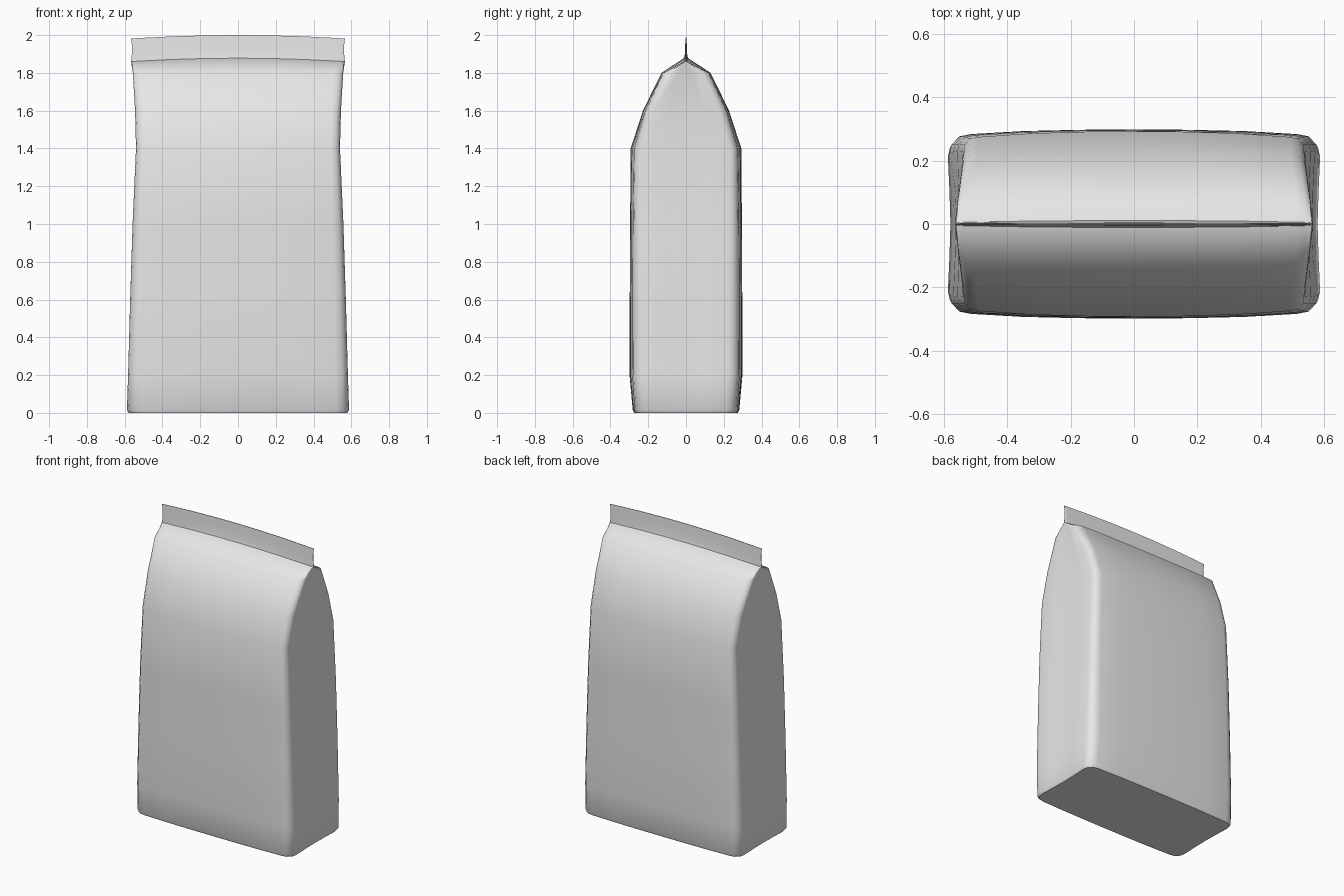
import bpy, bmesh

cube = bpy.data.objects.get("Cube")
if cube:
    bpy.data.objects.remove(cube)

paper = bpy.data.materials.new("plain grey paper")
paper.use_nodes = True
GREY = (0.8, 0.8, 0.8, 1)
paper.diffuse_color = GREY
paper.node_tree.nodes["Principled BSDF"].inputs["Base Color"].default_value = GREY


def ring(z, hx, hy, r, bow, sag, arch=0):
    """Closed rounded outline: corner size r, front bow, side sag, raised middle."""
    rx, ry = r, min(r, hy * 0.45)
    quarter = [(hx - sag, 0), (hx - sag * 0.6, (hy - bow - ry) * 0.5),
               (hx, hy - bow - ry), (hx - rx * 0.1, hy - bow - ry * 0.55),
               (hx - rx * 0.5, hy - bow - ry * 0.12), (hx - rx * 1.1, hy - bow),
               (hx * 0.6, hy - bow * 0.36), (hx * 0.3, hy - bow * 0.09), (0, hy)]
    half = quarter + [(-x, y) for x, y in quarter[-2::-1]]
    full = half + [(x, -y) for x, y in half[-2:0:-1]]
    return [(x, y, z + arch * (1 - (x / hx) ** 2)) for x, y in full]


def loft(name, rings):
    bm = bmesh.new()
    loops = [[bm.verts.new(p) for p in pts] for pts in rings]
    for low, high in zip(loops, loops[1:]):
        n = len(low)
        for i in range(n):
            j = (i + 1) % n
            bm.faces.new((low[i], low[j], high[j], high[i]))
    bm.faces.new(loops[0][::-1])
    bm.faces.new(loops[-1])
    bmesh.ops.recalc_face_normals(bm, faces=bm.faces)
    mesh = bpy.data.meshes.new(name)
    bm.to_mesh(mesh)
    bm.free()
    obj = bpy.data.objects.new(name, mesh)
    bpy.context.collection.objects.link(obj)
    mesh.materials.append(paper)
    bpy.ops.object.select_all(action="DESELECT")
    obj.select_set(True)
    bpy.context.view_layer.objects.active = obj
    bpy.ops.object.shade_smooth_by_angle(angle=0.7)
    return obj


# Bag body: straight gusseted walls closing to a ridge
loft("bag_body", [
    ring(0, 0.578, 0.275, 0.06, 0.008, 0.006),
    ring(0.015, 0.588, 0.282, 0.06, 0.010, 0.008),
    ring(0.2, 0.582, 0.299, 0.06, 0.015, 0.010),
    ring(0.6, 0.571, 0.298, 0.055, 0.015, 0.008),
    ring(1.0, 0.558, 0.296, 0.05, 0.015, 0.006),
    ring(1.4, 0.540, 0.293, 0.045, 0.018, 0.004),
    ring(1.6, 0.545, 0.228, 0.045, 0.012, 0.004),
    ring(1.8, 0.557, 0.130, 0.045, 0.008, 0.004),
    ring(1.86, 0.566, 0.012, 0.04, 0.006, 0, 0.018),
])

# Pressed top seal with a gently arched upper edge
loft("top_seal", [
    ring(1.86, 0.566, 0.011, 0.04, 0.005, 0, 0.015),
    ring(1.90, 0.562, 0.006, 0.03, 0.002, 0),
    ring(1.95, 0.562, 0.004, 0.03, 0.001, 0, 0.006),
    ring(1.982, 0.566, 0.002, 0.03, 0.0005, 0, 0.018),
])
